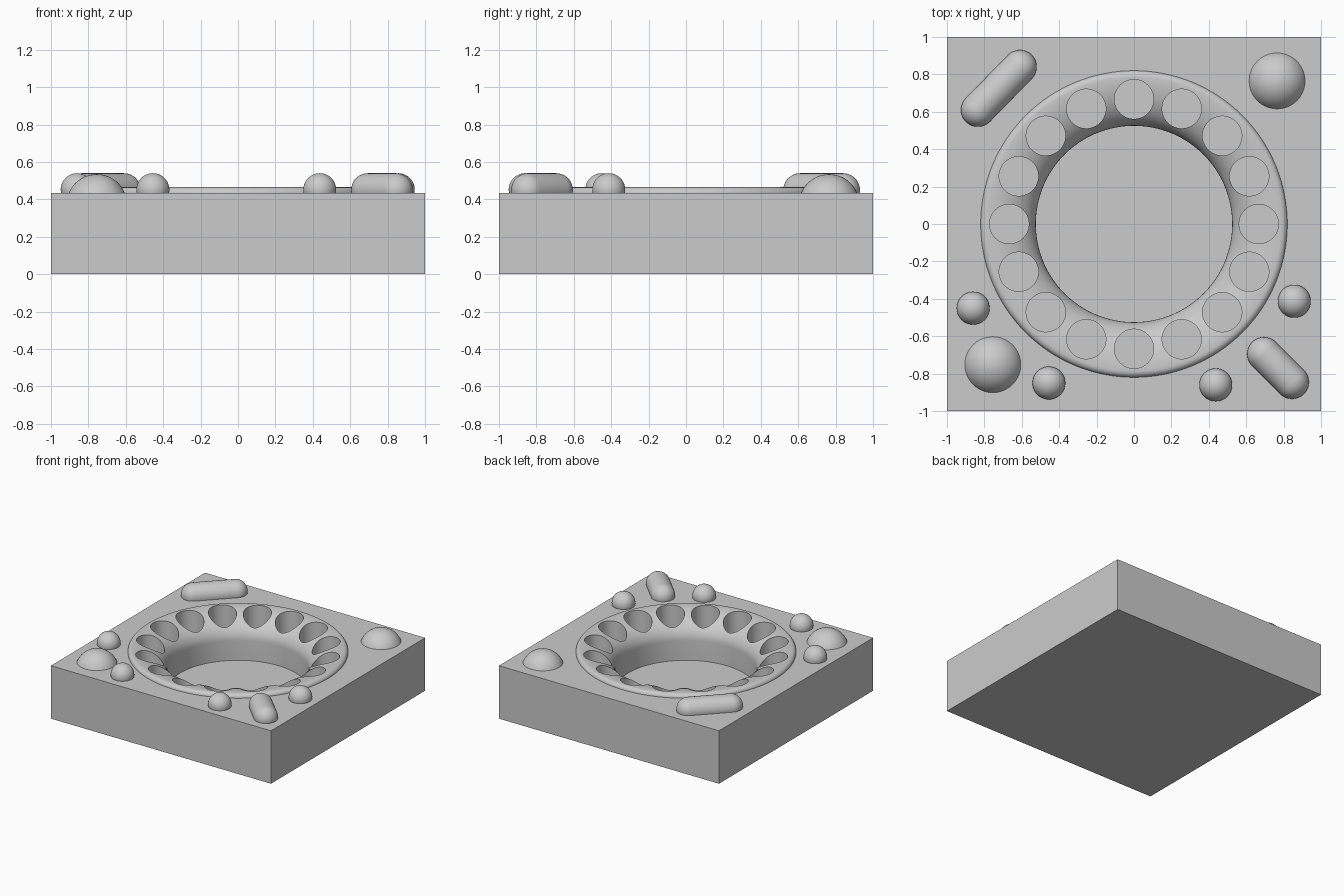
import bpy, bmesh
from math import cos, sin, pi, radians
from mathutils import Matrix, Vector

cube = bpy.data.objects.get("Cube")
if cube:
    bpy.data.objects.remove(cube, do_unlink=True)

TOP, FLOOR = 0.435, 0.12
stone = bpy.data.materials.new("plain grey")
stone.use_nodes = True
grey = (0.6, 0.6, 0.6, 1)
stone.diffuse_color = grey
stone.node_tree.nodes["Principled BSDF"].inputs["Base Color"].default_value = grey


def make(name, bm):
    bmesh.ops.recalc_face_normals(bm, faces=bm.faces)
    mesh = bpy.data.meshes.new(name)
    bm.to_mesh(mesh)
    bm.free()
    obj = bpy.data.objects.new(name, mesh)
    mesh.materials.append(stone)
    bpy.context.collection.objects.link(obj)
    return obj


def activate(obj):
    bpy.ops.object.select_all(action='DESELECT')
    obj.select_set(True)
    bpy.context.view_layer.objects.active = obj


def smooth(obj, angle=35):
    activate(obj)
    bpy.ops.object.shade_smooth_by_angle(angle=radians(angle))


def add_cylinder(bm, x, y, radius, z0, z1, sides):
    bmesh.ops.create_cone(bm, cap_ends=True, segments=sides, radius1=radius, radius2=radius,
                          depth=z1 - z0, matrix=Matrix.Translation((x, y, (z0 + z1) / 2)))


def lathe(name, profile, steps, closed):
    bm = bmesh.new()
    verts = [bm.verts.new((r, 0, z)) for r, z in profile]
    edges = [bm.edges.new(p) for p in zip(verts, verts[1:])]
    if closed:
        edges.append(bm.edges.new((verts[-1], verts[0])))
    bmesh.ops.spin(bm, geom=verts + edges, cent=(0, 0, 0), axis=(0, 0, 1),
                   angle=2 * pi, steps=steps, use_duplicate=False)
    bmesh.ops.remove_doubles(bm, verts=bm.verts, dist=0.0005)
    return make(name, bm)


def cut(obj, cutter):
    activate(obj)
    mod = obj.modifiers.new("cut", 'BOOLEAN')
    mod.operation, mod.solver, mod.object = 'DIFFERENCE', 'EXACT', cutter
    bpy.ops.object.modifier_apply(modifier=mod.name)
    bpy.data.objects.remove(cutter, do_unlink=True)


# Square block with a round pit
bm = bmesh.new()
bmesh.ops.create_cube(bm, size=1, matrix=Matrix.Translation((0, 0, TOP / 2))
                      @ Matrix.Diagonal((2, 2, TOP, 1)))
block = make("block", bm)
bm = bmesh.new()
add_cylinder(bm, 0, 0, 0.79, FLOOR, 1, 96)
cut(block, make("pit_cutter", bm))

# Rounded collar: upright inner wall, convex slope, small outer bead
LIP = 0.465
profile = [(0.525, 0.1)]
for i in range(15):
    a = pi / 2 * i / 14
    profile.append((0.785 - 0.26 * cos(a), 0.28 + (LIP - 0.28) * sin(a)))
for i in range(1, 7):
    a = pi / 2 * i / 6
    profile.append((0.785 + 0.035 * sin(a), LIP - 0.03 * (1 - cos(a))))
profile += [(0.82, 0.1)]
collar = lathe("collar", profile, 128, True)

# Sixteen round holes drilled through the collar
bm = bmesh.new()
for i in range(16):
    a = 2 * pi * i / 16
    add_cylinder(bm, 0.667 * cos(a), 0.667 * sin(a), 0.105, 0, 1, 48)
cut(collar, make("hole_cutter", bm))
smooth(collar)


# Domes and pebbles: spheres half sunk in the top
def ball(name, x, y, z, radius):
    bm = bmesh.new()
    bmesh.ops.create_uvsphere(bm, u_segments=40, v_segments=24, radius=radius,
                              matrix=Matrix.Translation((x, y, z)))
    smooth(make(name, bm))


ball("back_left_dome", 0.765, 0.765, 0.373, 0.162)
ball("front_right_dome", -0.755, -0.752, 0.373, 0.162)
for i, (x, y) in enumerate([(-0.86, -0.45), (-0.455, -0.85), (0.437, -0.86), (0.857, -0.413)]):
    ball(f"pebble_{i + 1}", x, y, 0.452, 0.088)


# Capsules: lathed rods with round ends, lying on the top
def capsule(name, start, end, radius):
    a, b = Vector((*start, 0.45)), Vector((*end, 0.45))
    length = (b - a).length
    arc = [pi / 2 * i / 10 for i in range(11)]
    outline = [(radius * sin(t), -radius * cos(t)) for t in arc]
    outline += [(radius * cos(t), length + radius * sin(t)) for t in arc]
    obj = lathe(name, outline, 40, False)
    turn = (b - a).to_track_quat('Z', 'Y').to_matrix().to_4x4()
    obj.data.transform(Matrix.Translation(a) @ turn)
    smooth(obj)


capsule("back_right_capsule", (-0.835, 0.61), (-0.61, 0.84), 0.09)
capsule("front_left_capsule", (0.695, -0.695), (0.845, -0.845), 0.09)
